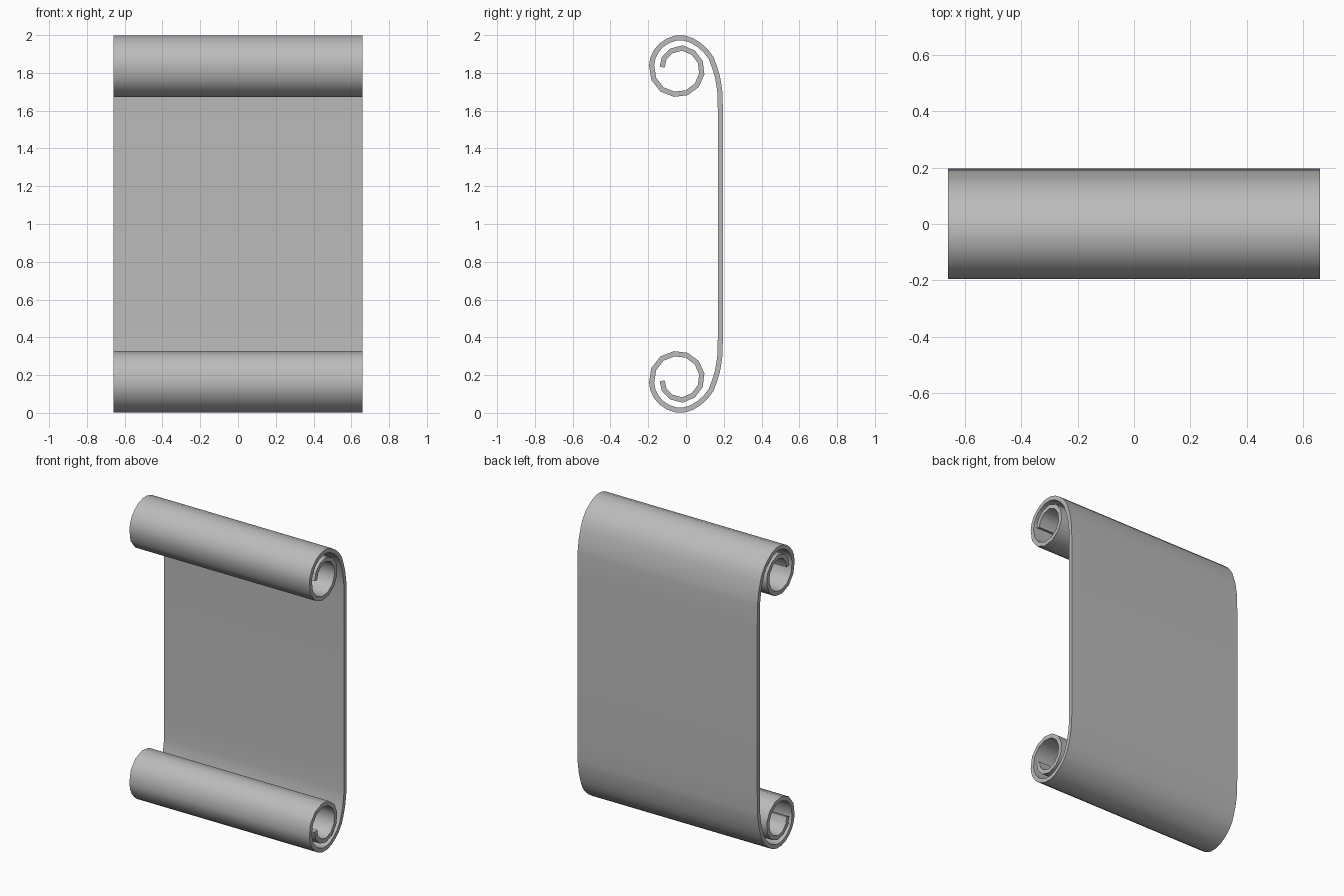
import bpy, bmesh, math
from mathutils import Vector

cube = bpy.data.objects.get("Cube")
if cube:
    bpy.data.objects.remove(cube)

HALF_WIDTH = 0.66
HALF_THICK = 0.0135
CENTRE = Vector((-0.04, 1.815))      # roll axis as (y, z)

# Spiral radius by turning angle, measured from the front over the top
RADII = [(10, .088), (102, .119), (182, .125), (270, .1285), (366, .143),
         (453, .172), (495, .172), (540, .194), (560, .226), (570, .254)]


def radius(angle):
    for (a0, r0), (a1, r1) in zip(RADII, RADII[1:]):
        if angle <= a1:
            return r0 + (r1 - r0) * (angle - a0) / (a1 - a0)


def spiral_point(angle):
    t = math.radians(angle)
    return CENTRE + radius(angle) * Vector((-math.cos(t), math.sin(t)))


# Centre line: coarse inner turn, finer outer turn, flat sheet, mirrored lower roll
angles = list(range(10, 370, 30)) + list(range(370, 570, 15)) + [570]
upper = [spiral_point(a) for a in angles] + [Vector((0.183, 1.55))]
path = upper + [Vector((p.x, 2 - p.y)) for p in reversed(upper)]

paper = bpy.data.materials.new("paper_grey")
paper.use_nodes = True
grey = (0.5, 0.5, 0.5, 1)
paper.diffuse_color = grey
paper.node_tree.nodes["Principled BSDF"].inputs["Base Color"].default_value = grey

# Thick sheet: one rectangular ring of vertices per path point
bm = bmesh.new()
rings = []
for i, p in enumerate(path):
    before = (p - path[i - 1]).normalized() if i else None
    after = (path[i + 1] - p).normalized() if i < len(path) - 1 else None
    tangent = ((before or after) + (after or before)).normalized()
    side = Vector((-tangent.y, tangent.x))
    miter = HALF_THICK / tangent.dot(after or before)
    corners = [(-1, 1), (1, 1), (1, -1), (-1, -1)]
    ring = []
    for sx, sn in corners:
        q = p + side * miter * sn
        ring.append(bm.verts.new((sx * HALF_WIDTH, q.x, q.y)))
    rings.append(ring)

for a, b in zip(rings, rings[1:]):
    for k in range(4):
        n = (k + 1) % 4
        bm.faces.new((a[k], a[n], b[n], b[k]))
bm.faces.new(rings[0])
bm.faces.new(rings[-1])
bmesh.ops.recalc_face_normals(bm, faces=bm.faces)

mesh = bpy.data.meshes.new("scroll_sheet")
bm.to_mesh(mesh)
bm.free()
mesh.materials.append(paper)
scroll = bpy.data.objects.new("scroll_sheet", mesh)
bpy.context.collection.objects.link(scroll)

# Smooth rolls with crisp paper edges
bpy.ops.object.select_all(action='DESELECT')
scroll.select_set(True)
bpy.context.view_layer.objects.active = scroll
bpy.ops.object.shade_smooth_by_angle(angle=math.radians(40))
